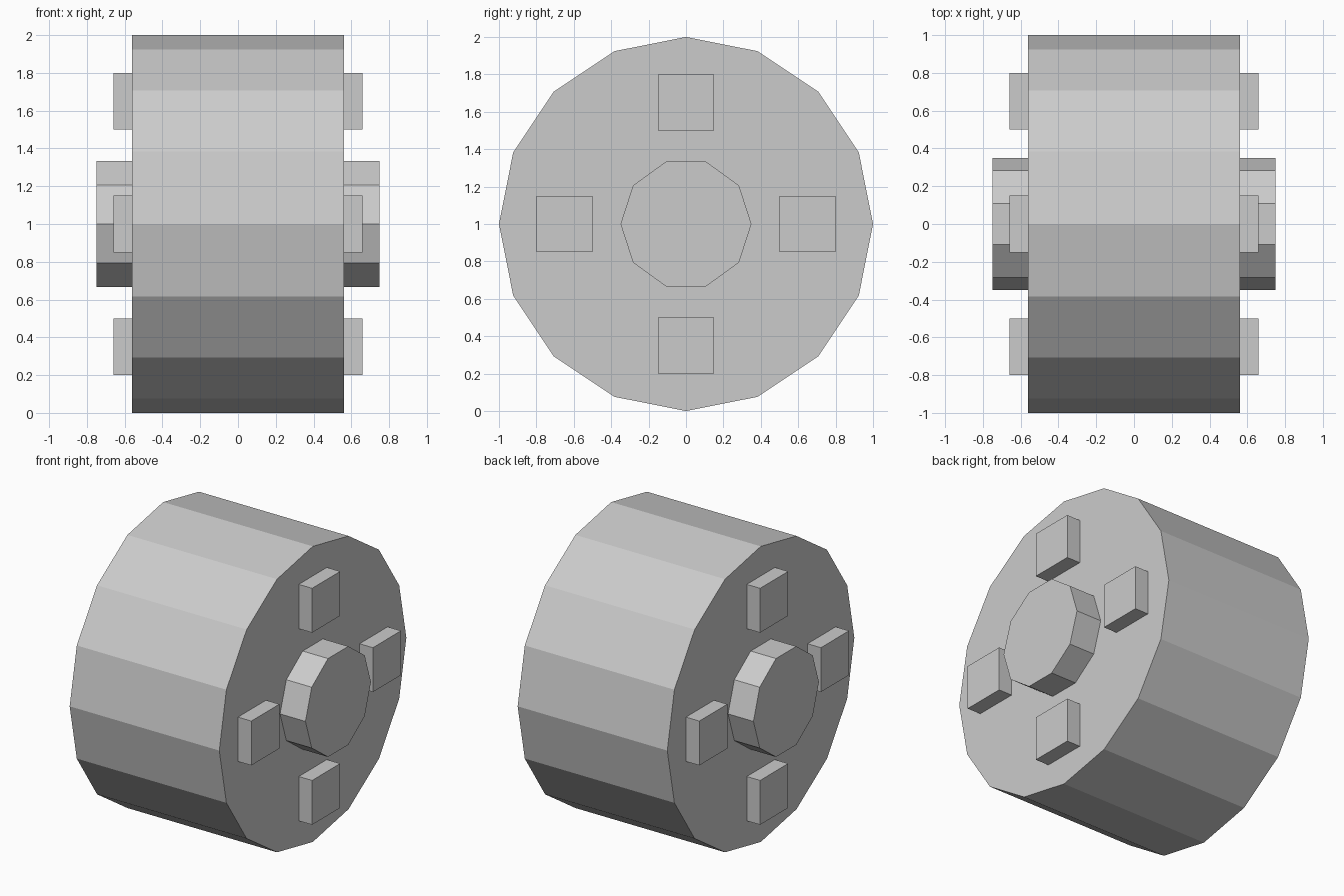
import bpy
import math

if "Cube" in bpy.data.objects:
    bpy.data.objects.remove(bpy.data.objects["Cube"])

# Single flat grey
grey = bpy.data.materials.new("light_grey")
grey.diffuse_color = (0.6, 0.6, 0.6, 1)
grey.use_nodes = True
grey.node_tree.nodes["Principled BSDF"].inputs["Base Color"].default_value = grey.diffuse_color

AXLE_Z = 1.0
HALF_WIDTH = 0.56


def finish(name):
    obj = bpy.context.object
    obj.name = name
    obj.data.materials.append(grey)
    return obj


def drum(name, sides, radius, x0, x1, turn):
    """Prism along x; turn=0 puts a corner on the y axis."""
    bpy.ops.mesh.primitive_cylinder_add(vertices=sides, radius=radius, depth=x1 - x0)
    obj = finish(name)
    for v in obj.data.vertices:
        x, y, z = v.co
        # cylinder axis z -> x, first corner (+y) stays on +y
        c, s = math.cos(turn), math.sin(turn)
        v.co = (z, y * c - x * s, x * c + y * s)
    obj.data.update()
    obj.location = ((x0 + x1) / 2, 0, AXLE_Z)
    return obj


def block(name, x0, x1, y, z, size):
    bpy.ops.mesh.primitive_cube_add(size=1, location=((x0 + x1) / 2, y, z))
    obj = finish(name)
    for v in obj.data.vertices:
        v.co.x *= x1 - x0
        v.co.y *= size
        v.co.z *= size


# Tyre
drum("tyre", 16, 1.0, -HALF_WIDTH, HALF_WIDTH, 0)

# Hubs and lug blocks on both sides
for side, label in ((1, "right"), (-1, "left")):
    a, b = sorted((side * HALF_WIDTH, side * 0.75))
    drum("hub_" + label, 10, 0.35, a, b, 0)
    a, b = sorted((side * HALF_WIDTH, side * 0.66))
    for i in range(4):
        ang = i * math.pi / 2
        block(f"lug_{label}_{i + 1}", a, b,
              0.65 * math.cos(ang), AXLE_Z + 0.65 * math.sin(ang), 0.3)
